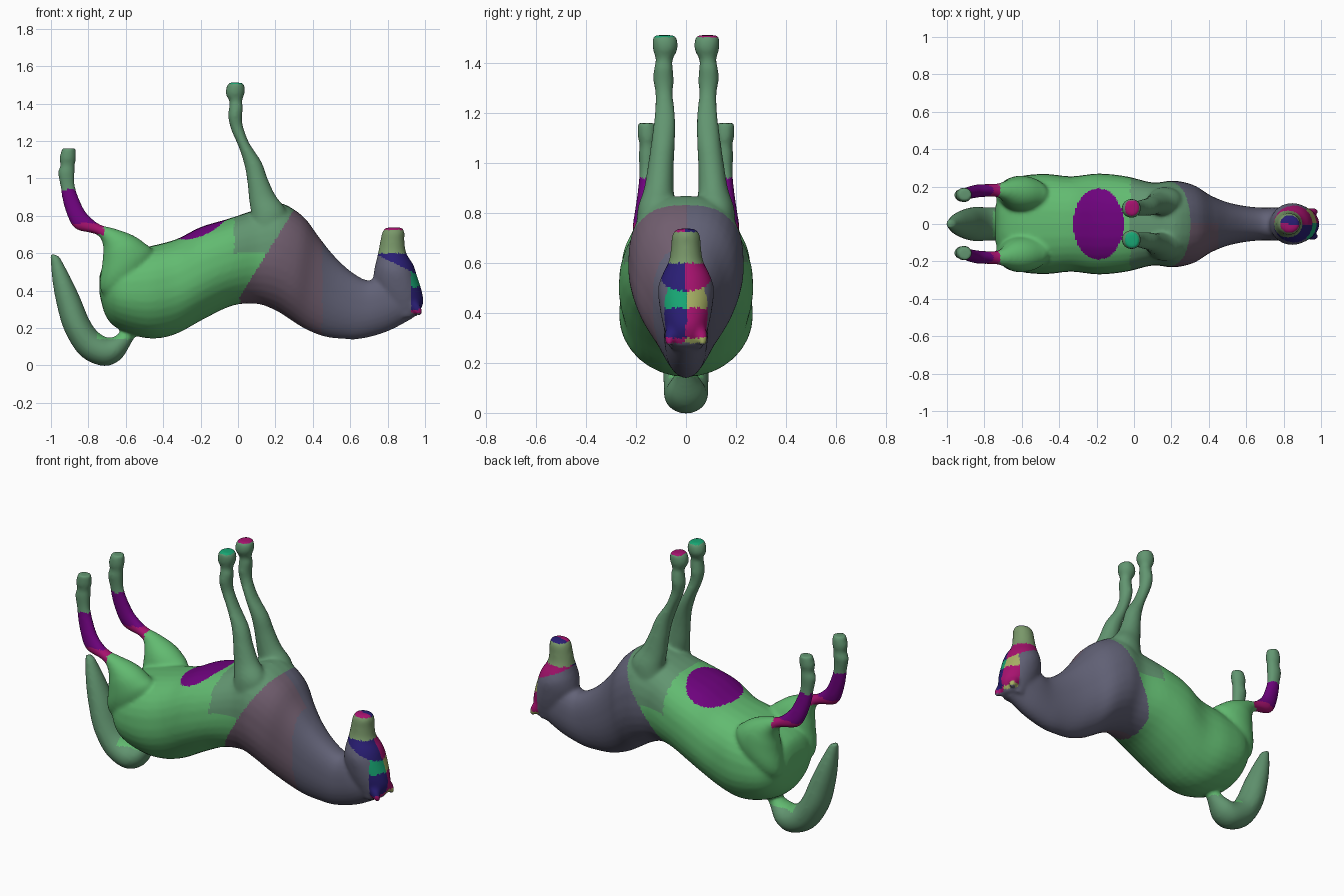
import bpy, bmesh, math
from mathutils import Vector

SIDES, STEPS = 32, 4

# Each station: x, z on one outline, x, z on the opposite outline, y centre, half width
TORSO = [(-.74, .48, -.74, .38, 0, .10), (-.71, .55, -.705, .26, 0, .18),
         (-.62, .60, -.63, .19, 0, .25), (-.48, .635, -.48, .145, 0, .268),
         (-.33, .675, -.34, .165, 0, .255), (-.20, .74, -.18, .25, 0, .27),
         (-.05, .785, -.03, .32, 0, .255), (.10, .835, .10, .33, 0, .222),
         (.22, .87, .20, .295, 0, .232), (.345, .80, .28, .245, 0, .21),
         (.43, .69, .36, .195, 0, .158), (.51, .59, .46, .155, 0, .12),
         (.60, .505, .56, .142, 0, .098), (.69, .455, .66, .143, 0, .088),
         (.76, .47, .80, .182, 0, .088), (.84, .45, .93, .25, 0, .078)]
HEAD = [(.85, .25, .96, .265, 0, .065), (.76, .36, .99, .33, 0, .09),
        (.725, .45, .985, .39, 0, .105), (.73, .52, .957, .48, 0, .112),
        (.742, .57, .937, .54, 0, .094), (.752, .62, .90, .60, 0, .068),
        (.762, .67, .89, .665, 0, .060), (.772, .715, .89, .71, 0, .056),
        (.79, .738, .88, .738, 0, .036)]
FRONT_LEG = [(.26, .68, .06, .68, .13, .07), (.26, .82, .07, .80, .12, .075),
             (.20, .91, .06, .88, .109, .060), (.158, 1.0, .05, .98, .101, .052),
             (.125, 1.09, .035, 1.07, .092, .048), (.06, 1.19, .003, 1.17, .085, .043),
             (.027, 1.28, -.037, 1.26, .087, .035), (.022, 1.33, -.052, 1.33, .09, .041),
             (.027, 1.38, -.047, 1.39, .09, .038), (.022, 1.415, -.047, 1.415, .087, .034),
             (.037, 1.46, -.067, 1.455, .083, .050), (.035, 1.495, -.056, 1.502, .085, .049),
             (.025, 1.511, -.038, 1.514, .087, .040)]
HIND_LEG = [(-.46, .46, -.64, .30, .12, .07), (-.45, .60, -.735, .40, .15, .10),
            (-.50, .655, -.725, .55, .162, .095), (-.57, .70, -.72, .63, .168, .075),
            (-.67, .735, -.735, .68, .178, .045), (-.73, .75, -.77, .705, .18, .036),
            (-.78, .785, -.86, .725, .178, .035), (-.82, .83, -.90, .77, .172, .034),
            (-.857, .91, -.935, .87, .162, .031), (-.873, .97, -.95, .96, .157, .030),
            (-.873, 1.04, -.962, 1.03, .154, .036), (-.873, 1.07, -.95, 1.07, .154, .032),
            (-.866, 1.11, -.955, 1.11, .155, .039), (-.868, 1.16, -.94, 1.162, .157, .036)]
TAIL = [(-.55, .16, -.60, .20, 0, .04), (-.573, .115, -.64, .17, 0, .05),
        (-.63, .03, -.66, .155, 0, .076), (-.72, -.003, -.70, .15, 0, .088),
        (-.84, .05, -.755, .185, 0, .09), (-.925, .18, -.80, .255, 0, .09),
        (-.968, .32, -.845, .365, 0, .076), (-.993, .46, -.90, .48, 0, .055),
        (-1.005, .60, -.955, .585, 0, .022)]
EAR = [(.90, .33, .96, .35, .05, .03), (.935, .29, .98, .31, .063, .024),
       (.965, .265, .985, .272, .068, .01)]


def spline(a, b, c, d, t):
    return [.5 * (2*q + (r-p)*t + (2*p-5*q+4*r-s)*t*t + (3*q-p-3*r+s)*t**3)
            for p, q, r, s in zip(a, b, c, d)]


def loft(bm, stations, side=1, belly=1.0):
    """Skin a closed tube through the stations; belly < 1 squares off the upper half."""
    s = [stations[0]] + stations + [stations[-1]]
    rows = [spline(*s[i:i + 4], k / STEPS)
            for i in range(len(stations) - 1) for k in range(STEPS)] + [stations[-1]]
    rings = []
    for x1, z1, x2, z2, y, w in rows:
        ring = []
        for k in range(SIDES):
            a = 2 * math.pi * k / SIDES
            power = belly if math.cos(a) > 0 else 1
            c, d = [math.copysign(abs(v) ** power, v) for v in (math.cos(a), math.sin(a))]
            ring.append(bm.verts.new(((x1+x2)/2 + c*(x1-x2)/2, side*(y + d*w),
                                      (z1+z2)/2 + c*(z1-z2)/2)))
        rings.append(ring)
    for r0, r1 in zip(rings, rings[1:]):
        for k in range(SIDES):
            j = (k + 1) % SIDES
            bm.faces.new((r0[k], r0[j], r1[j], r1[k]))
    bm.faces.new(rings[0])
    bm.faces.new(rings[-1])


# Overlapping body parts, limbs mirrored
bm = bmesh.new()
loft(bm, TORSO, belly=.8)
loft(bm, HEAD)
loft(bm, TAIL)
for side in (-1, 1):
    for limb in (FRONT_LEG, HIND_LEG, EAR):
        loft(bm, limb, side)
bmesh.ops.recalc_face_normals(bm, faces=bm.faces)
mesh = bpy.data.meshes.new("horse")
bm.to_mesh(mesh)
bm.free()
horse = bpy.data.objects.new("horse", mesh)
bpy.context.collection.objects.link(horse)

# Fuse into one smooth skin
remesh = horse.modifiers.new("fuse", 'REMESH')
remesh.mode = 'VOXEL'
remesh.voxel_size = .01
soften = horse.modifiers.new("soften", 'SMOOTH')
soften.factor = .5
soften.iterations = 8
deps = bpy.context.evaluated_depsgraph_get()
skin = bpy.data.meshes.new_from_object(horse.evaluated_get(deps))
horse.modifiers.clear()
horse.data = skin
skin.materials.clear()

# Coat colours (sRGB values converted to linear)
COLOURS = {"green": (98, 185, 112), "sage": (98, 148, 112), "mauve": (112, 94, 110),
           "slate": (98, 98, 118), "purple": (110, 10, 125), "magenta": (165, 25, 110),
           "navy": (45, 35, 115), "teal": (30, 165, 115), "straw": (165, 175, 100),
           "olive": (120, 150, 105)}
names = list(COLOURS)
for name, rgb in COLOURS.items():
    mat = bpy.data.materials.new(name)
    mat.diffuse_color = [(c / 255) ** 2.2 for c in rgb] + [1]
    skin.materials.append(mat)


def coat(p):
    x, y, z = p
    near = y < 0
    if x > .7 and z > .28 and x + .5 * z > .97:      # head bands
        if z > .725:
            return "magenta" if near else "navy"
        if z > .60:
            return "olive"
        if z > .50 + (.93 - x) * .5:
            return "navy" if near else "magenta"
        if x > .925:
            if z > .42:
                return "teal" if near else "straw"
            if z > .30:
                return "navy" if near else "magenta"
            return "magenta" if near else "straw"
        return "slate"
    if z > 1.505:                                    # front hoof soles
        return "teal" if near else "magenta"
    if x < -.72 and z > .70:                         # hind shanks
        if z > .94:
            return "sage"
        return "magenta" if z < .76 else "purple"
    if z < .14 or (x < -.755 and z < .62):           # tail
        return "sage"
    if ((x + .19) / .135) ** 2 + (y / .19) ** 2 < 1 and z > .66:   # belly patch
        return "purple"
    if x > max(.01, (z - .35) * .62) and z < .86:    # shoulders and neck
        return "mauve" if near and x < .45 else "slate"
    if z > .80 or (x > -.02 and z > .6):             # front legs
        return "sage"
    return "green"


for f in skin.polygons:
    f.material_index = names.index(coat(f.center))
    f.use_smooth = True
